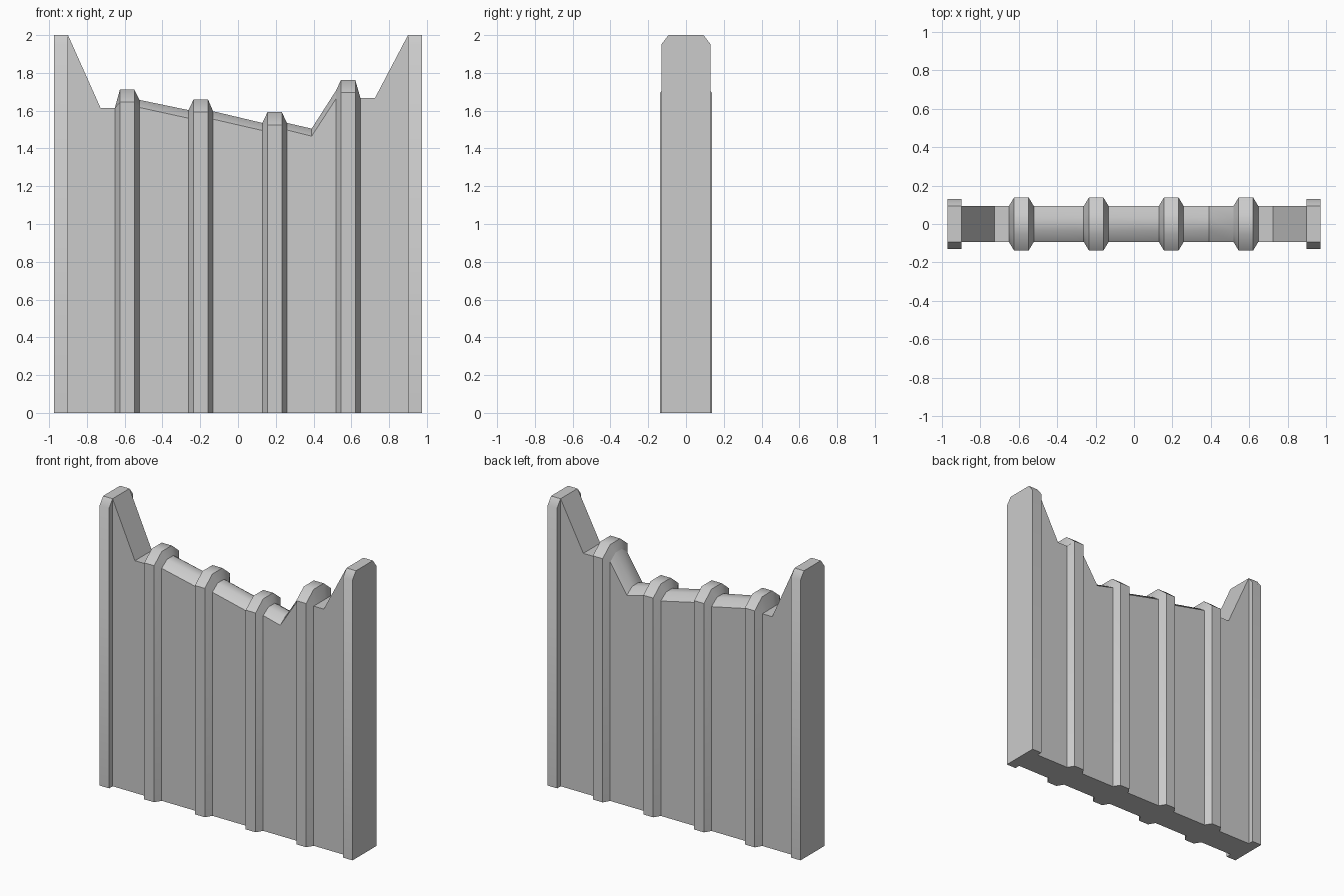
import bpy, bmesh, math

if "Cube" in bpy.data.objects:
    bpy.data.objects.remove(bpy.data.objects["Cube"])

# A station is (x, half_width, edge_z, top_half_width, top_z)
def loft(name, stations, caps=False):
    bm = bmesh.new()
    rings = []
    for x, w, e, t, h in stations:
        section = [(-w, 0), (w, 0), (w, e), (t, h), (-t, h), (-w, e)]
        rings.append([bm.verts.new((x, y, z)) for y, z in section])
    for a, b in zip(rings, rings[1:]):
        for i in range(6):
            j = (i + 1) % 6
            bm.faces.new((a[i], a[j], b[j], b[i]))
    if caps:
        bm.faces.new(rings[0][::-1])
        bm.faces.new(rings[-1])
    mesh = bpy.data.meshes.new(name)
    bm.to_mesh(mesh)
    bm.free()
    obj = bpy.data.objects.new(name, mesh)
    bpy.context.collection.objects.link(obj)
    bpy.ops.object.select_all(action='DESELECT')
    bpy.context.view_layer.objects.active = obj
    obj.select_set(True)
    bpy.ops.object.shade_smooth_by_angle(angle=math.radians(40))
    return obj

WALL, CREST = 0.093, 0.035   # wall half thickness, half width of its crest
RIB, POST = 0.138, 0.131
END, INNER = 0.973, 0.90
HALF_BASE, HALF_FACE = 0.065, 0.038

def wall(x, edge, top):
    return (x, WALL, edge, CREST, top)

# Ribs: centre, edge z, top z, wall (edge, top) on the left and right
ribs = [
    (-0.587, 1.645, 1.712, (1.615, 1.615), (1.617, 1.657)),
    (-0.197, 1.592, 1.660, (1.560, 1.603), (1.555, 1.597)),
    (0.194, 1.525, 1.592, (1.495, 1.535), (1.498, 1.535)),
    (0.583, 1.695, 1.762, (1.662, 1.705), (1.667, 1.667)),
]
for n, (c, e, h, left, right) in enumerate(ribs, 1):
    loft(f"rib_{n}", [
        wall(c - HALF_BASE, *left),
        (c - HALF_FACE, RIB, e, 0.055, h),
        (c + HALF_FACE, RIB, e, 0.055, h),
        wall(c + HALF_BASE, *right)])

# Rounded-top wall panels between the ribs, the last with a broken dip
for n, (a, b) in enumerate(zip(ribs, ribs[1:]), 1):
    path = [wall(a[0] + HALF_BASE, *a[4]), wall(b[0] - HALF_BASE, *b[3])]
    if n == 3:
        path.insert(1, wall(0.39, 1.465, 1.505))
    loft(f"wall_panel_{n}", path)

# Flat-topped end panels that climb to the posts
loft("left_end_panel", [wall(-INNER, 2, 2), wall(-0.728, 1.615, 1.615),
                        wall(ribs[0][0] - HALF_BASE, 1.615, 1.615)])
loft("right_end_panel", [wall(ribs[3][0] + HALF_BASE, 1.667, 1.667),
                         wall(0.725, 1.667, 1.667), wall(INNER, 2, 2)])

# End posts with chamfered tops
for name, x0, x1 in (("left_post", -END, -INNER), ("right_post", INNER, END)):
    loft(name, [(x, POST, 1.95, WALL, 2.0) for x in (x0, x1)], caps=True)
